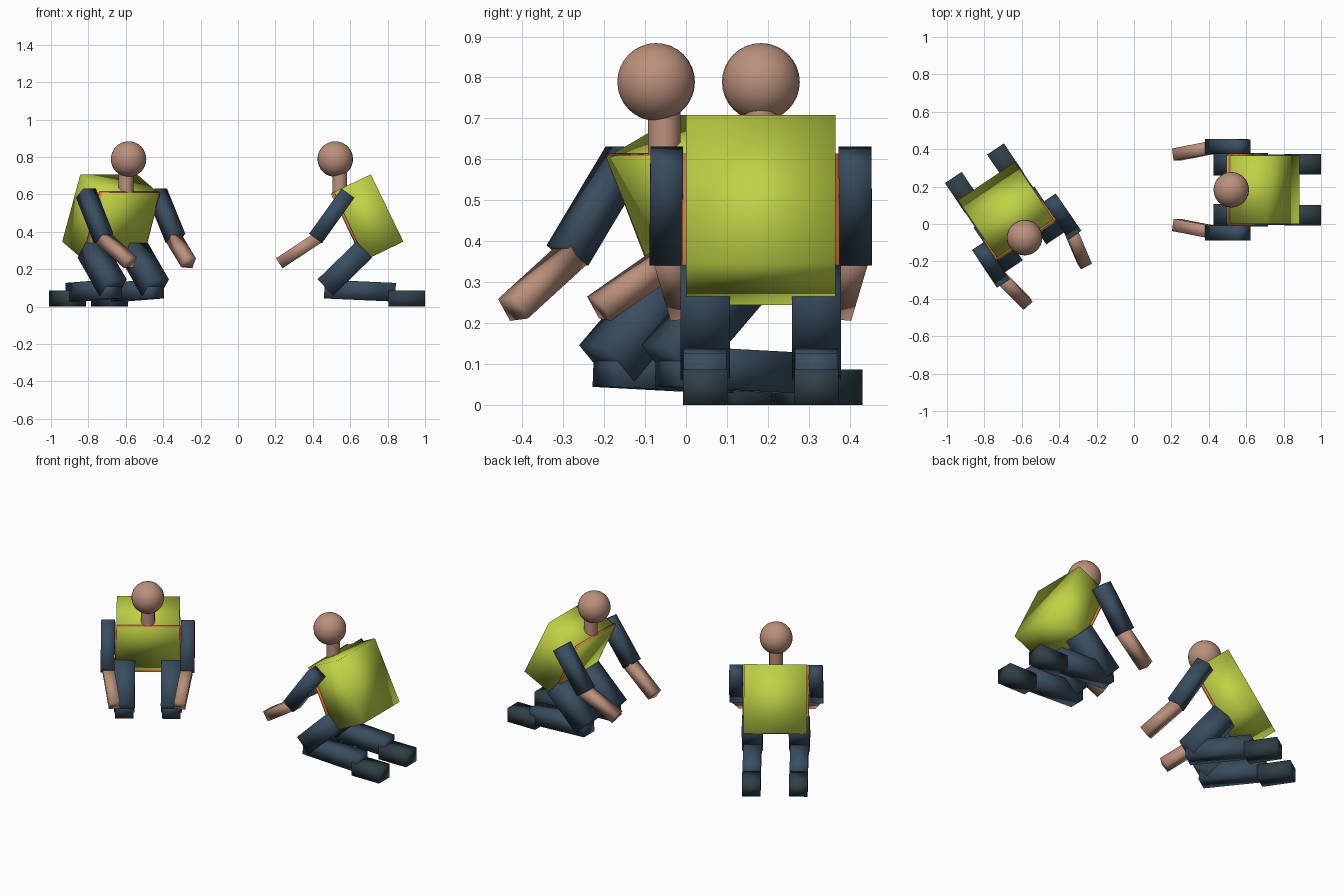
import bpy, bmesh
from math import radians
from mathutils import Matrix, Vector

if "Cube" in bpy.data.objects:
    bpy.data.objects.remove(bpy.data.objects["Cube"])


def material(name, rgb):
    m = bpy.data.materials.new(name)
    m.diffuse_color = (*rgb, 1)
    m.use_nodes = True
    m.node_tree.nodes["Principled BSDF"].inputs["Base Color"].default_value = m.diffuse_color
    return m


VEST = material("vest_yellow", (0.53, 0.65, 0.06))
ORANGE = material("orange_trim", (0.75, 0.2, 0.06))
SKIN = material("skin", (0.50, 0.28, 0.20))
NAVY = material("navy_cloth", (0.04, 0.075, 0.115))
BOOT = material("boot", (0.028, 0.05, 0.062))


def finish(name, bm, mat, matrix):
    me = bpy.data.meshes.new(name)
    bm.to_mesh(me)
    bm.free()
    for p in me.polygons:
        p.use_smooth = True
    me.materials.append(mat)
    ob = bpy.data.objects.new(name, me)
    ob.matrix_world = matrix
    bpy.context.collection.objects.link(ob)
    return ob


def limb(name, frame, a, b, width, depth, mat):
    """Box running from a to b; width is across the body."""
    a, b = Vector(a), Vector(b)
    z = (b - a).normalized()
    y = z.cross(Vector((0, 1, 0))).normalized()
    x = y.cross(z)
    rot = Matrix((x, y, z)).transposed().to_4x4()
    bm = bmesh.new()
    bmesh.ops.create_cube(bm, size=1)
    bmesh.ops.scale(bm, vec=(width, depth, (b - a).length), verts=bm.verts)
    finish(name, bm, mat, frame @ Matrix.Translation((a + b) / 2) @ rot)


def figure(tag, x, y, angle):
    # local frame: head above the origin, back of the body toward +x
    f = Matrix.Translation((x, y, 0)) @ Matrix.Rotation(radians(angle), 4, 'Z')

    # head and neck
    bm = bmesh.new()
    bmesh.ops.create_uvsphere(bm, u_segments=24, v_segments=16, radius=0.095)
    finish(tag + "head", bm, SKIN, f @ Matrix.Translation((0, 0, 0.789)))
    bm = bmesh.new()
    bmesh.ops.create_cone(bm, cap_ends=True, segments=16, radius1=0.04,
                          radius2=0.04, depth=0.13)
    neck = finish(tag + "neck", bm, SKIN, f @ Matrix.Translation((0.024, 0, 0.66)))
    neck.data.set_sharp_from_angle(angle=radians(40))

    # leaning torso with a thin trim band near its front edge
    limb(tag + "torso", f, (0.257, 0, 0.296), (0.083, 0, 0.656), 0.365, 0.238, VEST)
    limb(tag + "vest_trim", f, (0.154, 0, 0.25), (-0.012, 0, 0.612), 0.385, 0.013, ORANGE)

    # arms and legs, both sides
    for side, s in (("left_", 1), ("right_", -1)):
        n = tag + side
        limb(n + "upper_arm", f, (0.068, s * 0.23, 0.607), (-0.105, s * 0.232, 0.365),
             0.08, 0.085, NAVY)
        limb(n + "forearm", f, (-0.09, s * 0.228, 0.37), (-0.295, s * 0.188, 0.235),
             0.066, 0.064, SKIN)
        limb(n + "thigh", f, (0.155, s * 0.136, 0.305), (-0.053, s * 0.136, 0.103),
             0.12, 0.12, NAVY)
        limb(n + "shin", f, (-0.058, s * 0.136, 0.094), (0.322, s * 0.136, 0.077),
             0.105, 0.1, NAVY)
        limb(n + "foot", f, (0.285, s * 0.136, 0.043), (0.48, s * 0.136, 0.043),
             0.108, 0.086, BOOT)


figure("first_", 0.52, 0.183, 0)
figure("second_", -0.585, -0.073, 124)
